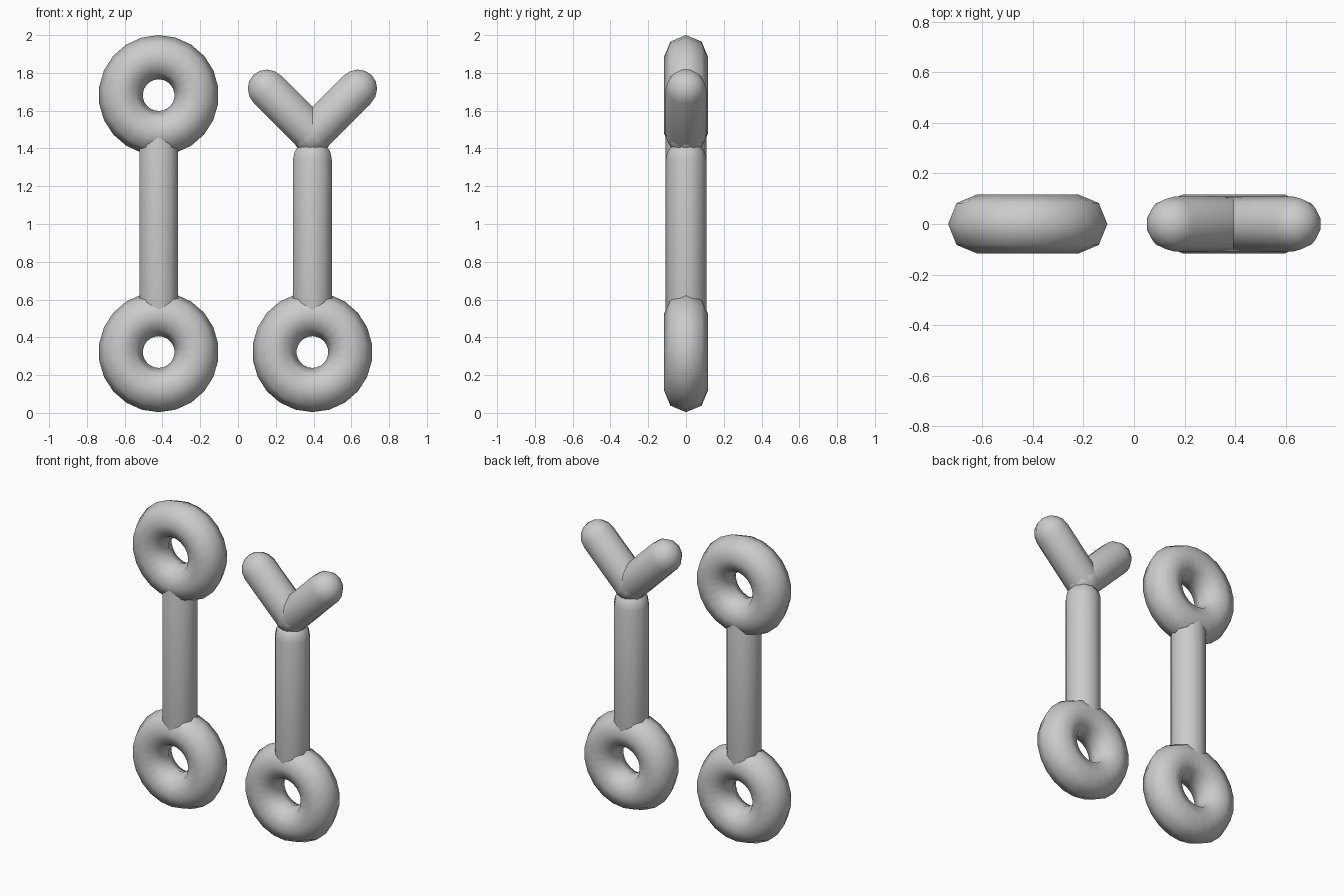
import bpy, bmesh
from math import pi, cos, sin
from mathutils import Vector, Matrix

if "Cube" in bpy.data.objects:
    bpy.data.objects.remove(bpy.data.objects["Cube"])

TUBE = 0.108      # rod radius
RING_R, RING_T = 0.201, 0.117


def finish(bm, name):
    bmesh.ops.recalc_face_normals(bm, faces=bm.faces)
    for f in bm.faces:
        f.smooth = True
    me = bpy.data.meshes.new(name)
    bm.to_mesh(me)
    bm.free()
    ob = bpy.data.objects.new(name, me)
    bpy.context.collection.objects.link(ob)
    return ob


def ring(name, x, z, n=22, m=8):
    """Upright ring facing front and back."""
    bm = bmesh.new()
    loops = []
    for i in range(n):
        a = 2 * pi * i / n + pi / 2
        loop = []
        for j in range(m):
            b = 2 * pi * j / m
            r = RING_R + RING_T * cos(b)
            loop.append(bm.verts.new((x + r * cos(a), RING_T * sin(b), z + r * sin(a))))
        loops.append(loop)
    for i in range(n):
        p, q = loops[i], loops[(i + 1) % n]
        for j in range(m):
            k = (j + 1) % m
            bm.faces.new((p[j], p[k], q[k], q[j]))
    return finish(bm, name)


def capsule(name, start, end, n=10, caps=4):
    """Round-ended rod in the xz plane between two dome centres."""
    start, end = Vector(start), Vector(end)
    axis = (end - start).normalized()
    side = Vector((0, 1, 0)).cross(axis)
    front = Vector((0, 1, 0))
    bm = bmesh.new()
    loops = []
    for centre, sign in ((start, -1), (end, 1)):
        steps = range(caps) if sign > 0 else range(caps - 1, -1, -1)
        for s in steps:
            t = pi / 2 * s / caps
            loops.append([bm.verts.new(
                centre + axis * sign * TUBE * sin(t)
                + (front * cos(2 * pi * j / n) + side * sin(2 * pi * j / n)) * TUBE * cos(t))
                for j in range(n)])
    for p, q in zip(loops, loops[1:]):
        for j in range(n):
            k = (j + 1) % n
            bm.faces.new((p[j], p[k], q[k], q[j]))
    for loop, tip in ((loops[0], start - axis * TUBE), (loops[-1], end + axis * TUBE)):
        v = bm.verts.new(tip)
        for j in range(n):
            bm.faces.new((loop[j], loop[(j + 1) % n], v))
    return finish(bm, name)


LX, RX = -0.42, 0.394

# Left figure: ring, stem, ring
ring("left_lower_ring", LX, 0.322)
ring("left_upper_ring", LX, 1.682)
capsule("left_stem", (LX, 0, 0.54), (LX, 0, 1.465))

# Right figure: ring, stem, forked arms
ring("right_lower_ring", RX, 0.322)
capsule("right_stem", (RX, 0, 0.54), (RX, 0, 1.34))
for name, s in (("fork_arm_left", -1), ("fork_arm_right", 1)):
    capsule(name, (RX, 0, 1.475), (RX + s * 0.237, 0, 1.712))
